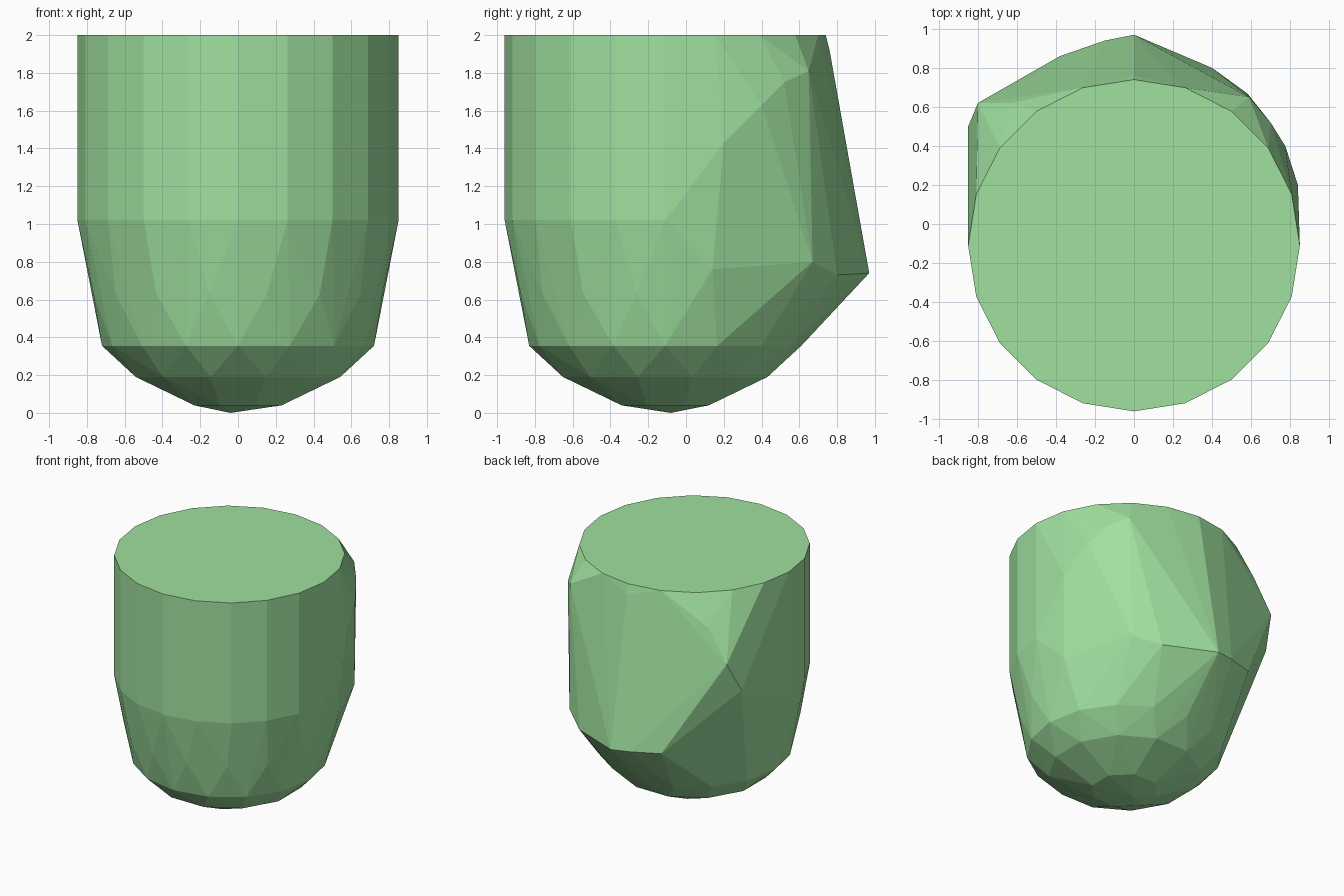
import bpy, bmesh
from math import sin, cos, tau, radians

if "Cube" in bpy.data.objects:
    bpy.data.objects.remove(bpy.data.objects["Cube"])

CY = -0.11
bm = bmesh.new()

# Rounded barrel: (radius, height, sides, phase)
rings = [(0.25, 0.04, 8, 0.5), (0.56, 0.19, 12, 0.5), (0.72, 0.355, 16, 0.0),
         (0.78, 0.63, 16, 0.5), (0.85, 1.02, 20, 0.0), (0.85, 2.0, 20, 0.0)]
for r, z, n, phase in rings:
    for i in range(n):
        a = tau * (i + phase) / n
        bm.verts.new((r * cos(a), CY + r * sin(a), z))
bm.verts.new((-0.04, -0.08, 0.0))

# Faceted bulge at the back, its ridge and its shoulders
bulge = [(0, 0.97, 0.74), (-0.15, 0.94, 0.75), (-0.38, 0.86, 0.765),
         (0.40, 0.80, 0.73), (0.58, 0.67, 0.80), (0.79, 0.14, 0.76),
         (-0.80, 0.62, 1.51), (-0.85, 0.50, 1.27), (-0.63, 0.62, 1.77),
         (0, 0.76, 1.92), (0.59, 0.65, 1.81), (0.70, 0.52, 1.75),
         (0.775, 0.40, 1.63), (0.84, 0.20, 1.43)]
for p in bulge:
    bm.verts.new(p)

# Wrap everything in one faceted skin
hull = bmesh.ops.convex_hull(bm, input=bm.verts)
spare = {v for key in ("geom_interior", "geom_unused") for v in hull[key]
         if isinstance(v, bmesh.types.BMVert)}
bmesh.ops.delete(bm, geom=list(spare), context='VERTS')
bmesh.ops.dissolve_limit(bm, angle_limit=radians(1), verts=bm.verts, edges=bm.edges)
bmesh.ops.recalc_face_normals(bm, faces=bm.faces)

mesh = bpy.data.meshes.new("faceted_block")
bm.to_mesh(mesh)
bm.free()
block = bpy.data.objects.new("faceted_block", mesh)
bpy.context.collection.objects.link(block)

# Pale green
green = bpy.data.materials.new("pale_green")
green.diffuse_color = (0.35, 0.75, 0.35, 1)
green.use_nodes = True
green.node_tree.nodes["Principled BSDF"].inputs["Base Color"].default_value = green.diffuse_color
mesh.materials.append(green)
